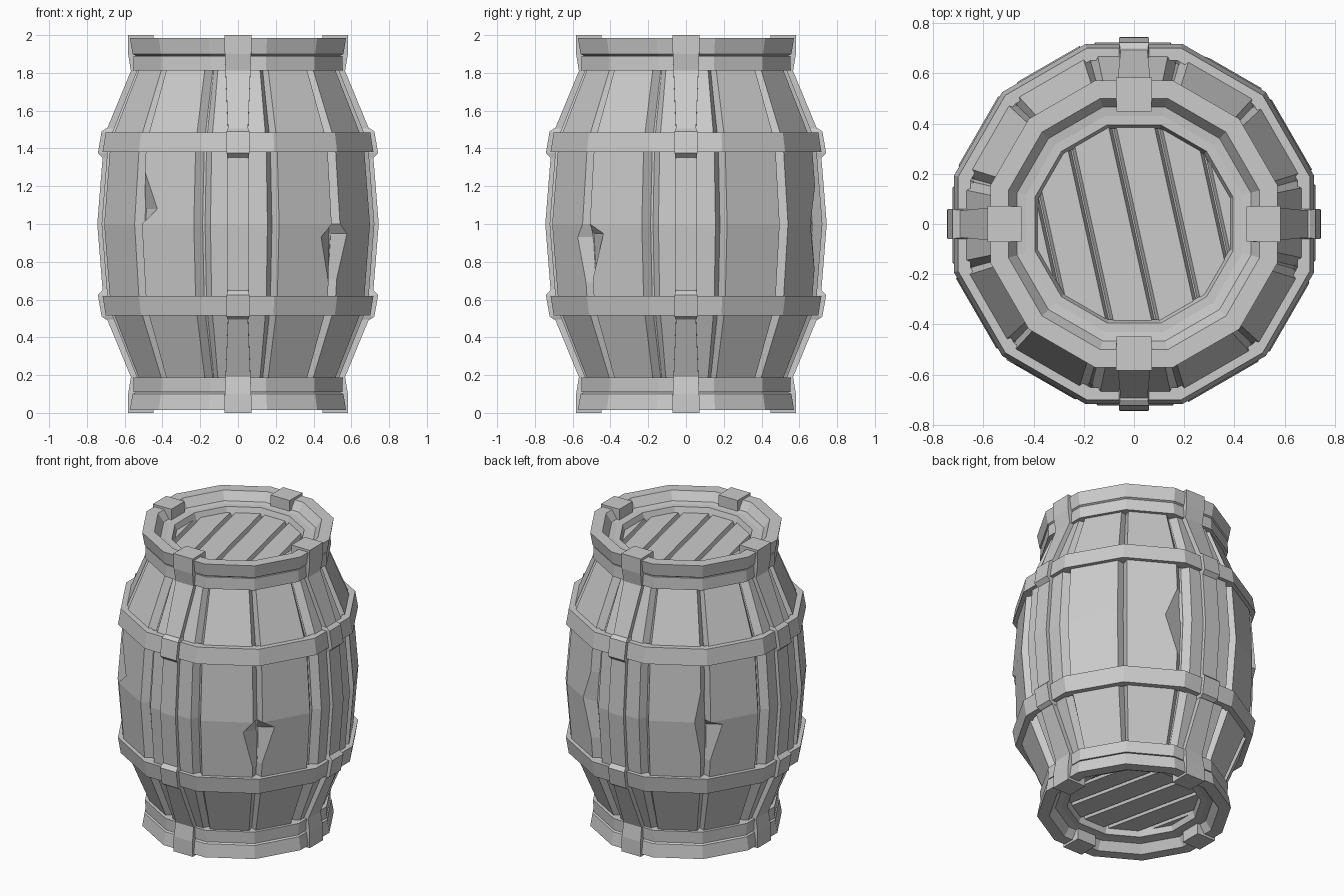
import bpy, bmesh
from math import radians, sin, cos, tan
from mathutils import Vector, Matrix

if "Cube" in bpy.data.objects:
    bpy.data.objects.remove(bpy.data.objects["Cube"])

SIDES = 12
HALF = radians(180 / SIDES)


def finish(name, bm):
    bmesh.ops.recalc_face_normals(bm, faces=bm.faces)
    me = bpy.data.meshes.new(name)
    bm.to_mesh(me)
    bm.free()
    ob = bpy.data.objects.new(name, me)
    bpy.context.collection.objects.link(ob)
    return ob


def loft(name, sections, closed=False):
    """Skin a row of equal point loops; cap the ends unless closed."""
    bm = bmesh.new()
    rings = [[bm.verts.new(p) for p in s] for s in sections]
    n = len(rings[0])
    pairs = list(zip(rings, rings[1:])) + ([(rings[-1], rings[0])] if closed else [])
    for a, b in pairs:
        for i in range(n):
            j = (i + 1) % n
            bm.faces.new((a[i], a[j], b[j], b[i]))
    if not closed:
        bm.faces.new(rings[0])
        bm.faces.new(rings[-1])
    return finish(name, bm)


def turned(name, profile):
    """12-sided ring from a closed (flat radius, z) profile."""
    secs = []
    for k in range(SIDES):
        a = HALF * (2 * k + 1)
        secs.append([(r / cos(HALF) * cos(a), r / cos(HALF) * sin(a), z) for r, z in profile])
    return loft(name, secs, closed=True)


def flip(profile):
    return [(r, 2 - z) for r, z in profile]


def place(angle, r, t, z):
    """Point at radial distance r, sideways t, on the side facing angle."""
    return (r * cos(angle) - t * sin(angle), r * sin(angle) + t * cos(angle), z)


# bulging body profile
BODY = [(0.10, 0.50), (0.20, 0.54), (0.57, 0.688), (1.0, 0.722), (1.43, 0.688), (1.80, 0.54), (1.90, 0.50)]


def body_r(z):
    for (z0, r0), (z1, r1) in zip(BODY, BODY[1:]):
        if z <= z1:
            return r0 + (r1 - r0) * (z - z0) / (z1 - z0)


# inner wall seen in the gaps
turned("inner_wall", [(r - 0.05, z) for z, r in BODY] + [(r - 0.09, z) for z, r in reversed(BODY)])

# staves; chips = stave index: [(side, height, depth)]
chips = {10: [(1, 0.93, 0.06)], 11: [(-1, 0.95, 0.08)], 8: [(-1, 1.08, 0.09)],
         5: [(-1, 0.97, 0.08)], 4: [(1, 1.0, 0.04)], 2: [(1, 1.0, 0.08)]}
for k in range(SIDES):
    ang = 2 * HALF * k
    shift = (0.005, -0.005, -0.012)[(k - 9) % 3]
    wide = (0.78, 0.83, 0.82)[(k - 9) % 3]
    zs = {z for z, _ in BODY}
    cut = {}
    for side, zc, depth in chips.get(k, []):
        zs |= {zc - 0.24, zc, zc + 0.2}
        cut[zc] = (side, depth)
    secs = []
    for z in sorted(zs):
        r = body_r(z)
        w = r * tan(HALF)
        left, right = -w * wide, w * wide
        base_l, base_r = -w * 0.93, w * 0.93
        if z in cut:
            side, d = cut[z]
            if side > 0:
                right -= d
            else:
                left += d
        secs.append([place(ang, r, left + shift, z), place(ang, r, right + shift, z),
                     place(ang, r - 0.055, base_r + shift / 2, z),
                     place(ang, r - 0.055, base_l + shift / 2, z)])
    loft(f"stave_{k + 1}", secs)

# rims, bands and hoops, mirrored top to bottom
rim = [(0.558, 1.90), (0.572, 1.985), (0.50, 1.985), (0.465, 1.93), (0.43, 1.925),
       (0.395, 1.925), (0.38, 1.88), (0.38, 1.85), (0.54, 1.85), (0.54, 1.89)]
band = [(0.555, 1.812), (0.552, 1.89), (0.48, 1.89), (0.48, 1.812)]
hoop = [(0.717, 1.38), (0.70, 1.485), (0.65, 1.485), (0.65, 1.38)]
for side, f in (("top", list), ("bottom", flip)):
    turned(f"{side}_rim", f(rim))
    turned(f"{side}_band", f(band))
    turned(f"{side}_hoop", f(hoop))


# lid boards: slices of a 12-sided disc over a backing disc
def disc(z, r, depth):
    bm = bmesh.new()
    bmesh.ops.create_cone(bm, cap_ends=True, segments=SIDES, radius1=r / cos(HALF), radius2=r / cos(HALF),
                          depth=depth, matrix=Matrix.Translation((0, 0, z)) @ Matrix.Rotation(HALF, 4, 'Z'))
    return bm


cuts = [-0.5, -0.345, -0.178, 0, 0.178, 0.335, 0.5]
across = Vector((cos(radians(12.5)), sin(radians(12.5)), 0))
for side, s in (("top", 1), ("bottom", -1)):
    finish(f"{side}_lid_backing", disc(1 + s * 0.845, 0.40, 0.03))
    zc = 1 + s * 0.875
    for i, (a, b) in enumerate(zip(cuts, cuts[1:])):
        bm = disc(zc, 0.385, 0.03)
        for off, d in ((a, 1), (b, -1)):
            normal = (-d * across + Vector((0, 0, s * 0.4))).normalized()
            point = across * (off + d * 0.015) + Vector((0, 0, zc + s * 0.015))
            geom = bm.verts[:] + bm.edges[:] + bm.faces[:]
            res = bmesh.ops.bisect_plane(bm, geom=geom, plane_co=point, plane_no=normal, clear_outer=True)
            edges = [e for e in res["geom_cut"] if isinstance(e, bmesh.types.BMEdge)]
            if edges:
                bmesh.ops.contextual_create(bm, geom=edges)
        finish(f"{side}_lid_board_{i + 1}", bm)

# upright straps hooked over both rims: outer r, z, inner r, z, half width
upper = [(0.745, 1.0, 0.69, 1.0, 0.056), (0.713, 1.40, 0.66, 1.40, 0.054), (0.695, 1.50, 0.64, 1.48, 0.053),
         (0.567, 1.81, 0.51, 1.80, 0.066), (0.582, 1.90, 0.53, 1.90, 0.07), (0.583, 2.0, 0.53, 1.95, 0.072),
         (0.447, 2.0, 0.49, 1.95, 0.07), (0.447, 1.91, 0.49, 1.91, 0.07)]
lower = [(a, 2 - b, c, 2 - d, w) for a, b, c, d, w in upper[:0:-1]]
block = [(0.70, 1.335, 0.62, 1.335, 0.052), (0.742, 1.375, 0.62, 1.375, 0.06),
         (0.722, 1.49, 0.62, 1.49, 0.06), (0.70, 1.505, 0.62, 1.505, 0.055)]
block_low = [(a, 2 - b, c, 2 - d, w) for a, b, c, d, w in block]
for q, label in enumerate(("right", "back", "left", "front")):
    ang = radians(90 * q)
    for part, path in (("strap", lower + upper), ("upper_clasp", block), ("lower_clasp", block_low)):
        loft(f"{label}_{part}", [[place(ang, ro, -w, zo), place(ang, ro, w, zo),
                                  place(ang, ri, w, zi), place(ang, ri, -w, zi)]
                                 for ro, zo, ri, zi, w in path])
